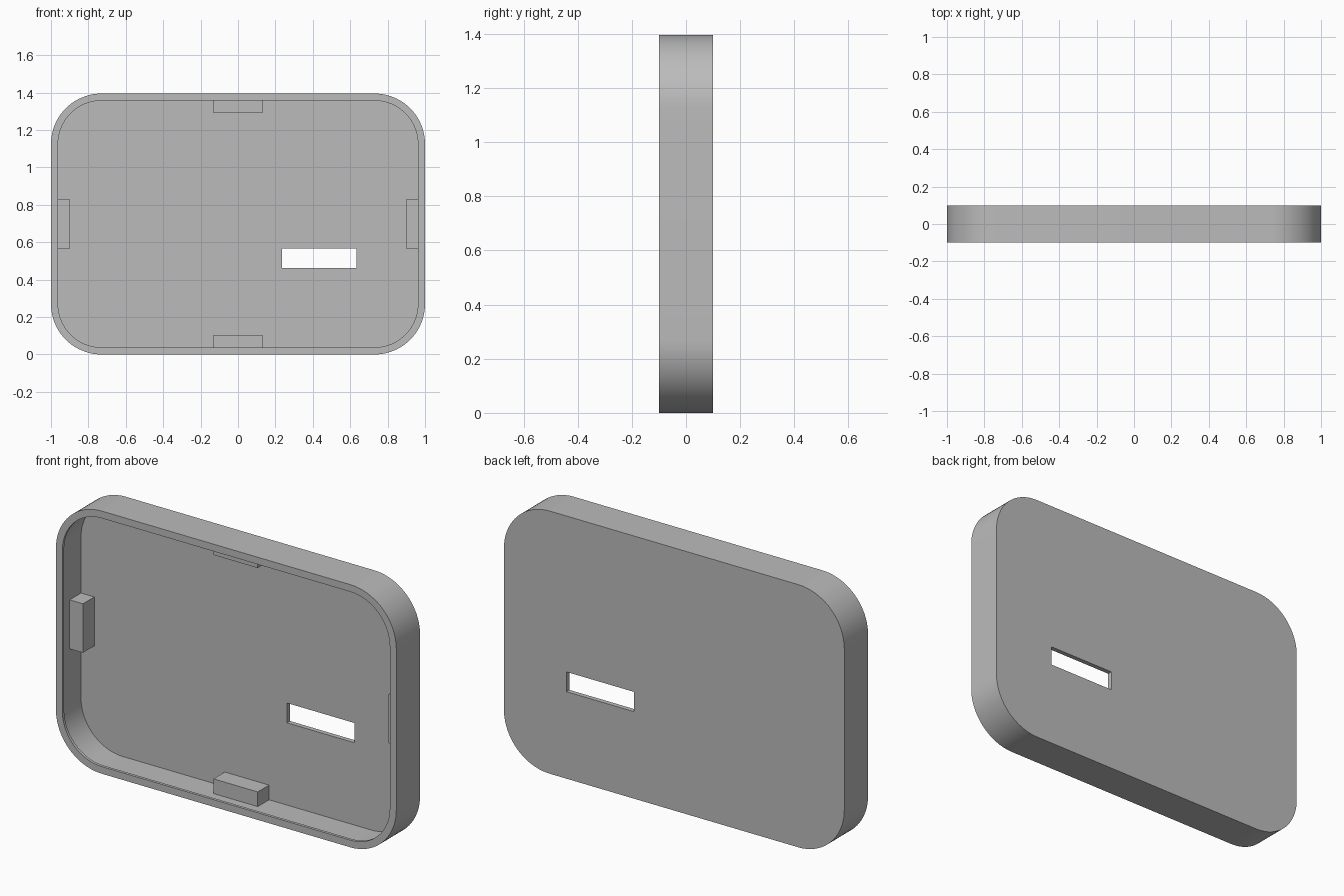
import bpy, bmesh, math

old = bpy.data.objects.get("Cube")
if old:
    bpy.data.objects.remove(old, do_unlink=True)

W, H, D, R = 1.0, 1.395, 0.1, 0.27     # half width, height, half depth, corner radius
WALL, LIP, FLOOR = 0.025, 0.038, 0.075
MID = H / 2

grey = bpy.data.materials.new("plain grey")
grey.use_nodes = True
colour = (0.5, 0.5, 0.5, 1)
grey.diffuse_color = colour
grey.node_tree.nodes["Principled BSDF"].inputs["Base Color"].default_value = colour


def finish(bm, name):
    bmesh.ops.recalc_face_normals(bm, faces=bm.faces)
    mesh = bpy.data.meshes.new(name)
    bm.to_mesh(mesh)
    bm.free()
    mesh.materials.append(grey)
    ob = bpy.data.objects.new(name, mesh)
    bpy.context.collection.objects.link(ob)
    return ob


def box(name, x0, x1, y0, y1, z0, z1):
    bm = bmesh.new()
    bmesh.ops.create_cube(bm, size=1)
    for v in bm.verts:
        v.co.x = x0 + (v.co.x + 0.5) * (x1 - x0)
        v.co.y = y0 + (v.co.y + 0.5) * (y1 - y0)
        v.co.z = z0 + (v.co.z + 0.5) * (z1 - z0)
    return finish(bm, name)


def rounded_ring(bm, inset, y, steps=20):
    """Rounded rectangle, inset from the outer outline, at depth y."""
    verts = []
    for i, (sx, sz) in enumerate(((1, 1), (-1, 1), (-1, -1), (1, -1))):
        for s in range(steps + 1):
            a = math.pi / 2 * (i + s / steps)
            verts.append(bm.verts.new((sx * (W - R) + (R - inset) * math.cos(a), y,
                                       MID + sz * (MID - R) + (R - inset) * math.sin(a))))
    return verts


# Tray: back panel, outer wall, rim, overhanging lip and hollow inside
bm = bmesh.new()
profile = ((0, D), (0, -D), (LIP, -D), (LIP, -D + 0.015), (WALL, -D + 0.015), (WALL, FLOOR))
rings = [rounded_ring(bm, inset, y) for inset, y in profile]
for a, b in zip(rings, rings[1:]):
    for i in range(len(a)):
        j = (i + 1) % len(a)
        bm.faces.new((a[i], a[j], b[j], b[i]))
bm.faces.new(rings[0])
bm.faces.new(rings[-1])
tray = finish(bm, "tray")

# Slot cut through the back panel
cutter = box("slot_cutter", 0.235, 0.633, 0.0, 0.2, 0.462, 0.567)
cutter.hide_render = True
cut = tray.modifiers.new("slot", "BOOLEAN")
cut.operation = "DIFFERENCE"
cut.solver = "EXACT"
cut.object = cutter
bpy.context.view_layer.objects.active = tray
tray.select_set(True)
bpy.ops.object.modifier_apply(modifier="slot")
bpy.data.objects.remove(cutter, do_unlink=True)
bpy.ops.object.shade_smooth_by_angle(angle=math.radians(30))

# Inner tabs on the middle of each wall
REACH, HALF, FRONT = 0.103, 0.13, -0.02
for side, s in (("left", 1), ("right", -1)):
    xs = sorted((s * (W - REACH), s * (W - WALL)))
    box(side + "_tab", *xs, FRONT, FLOOR, MID - HALF, MID + HALF)
for side, s in (("top", 1), ("bottom", -1)):
    zs = sorted((MID + s * (MID - REACH), MID + s * (MID - WALL)))
    box(side + "_tab", -HALF, HALF, FRONT, FLOOR, *zs)
